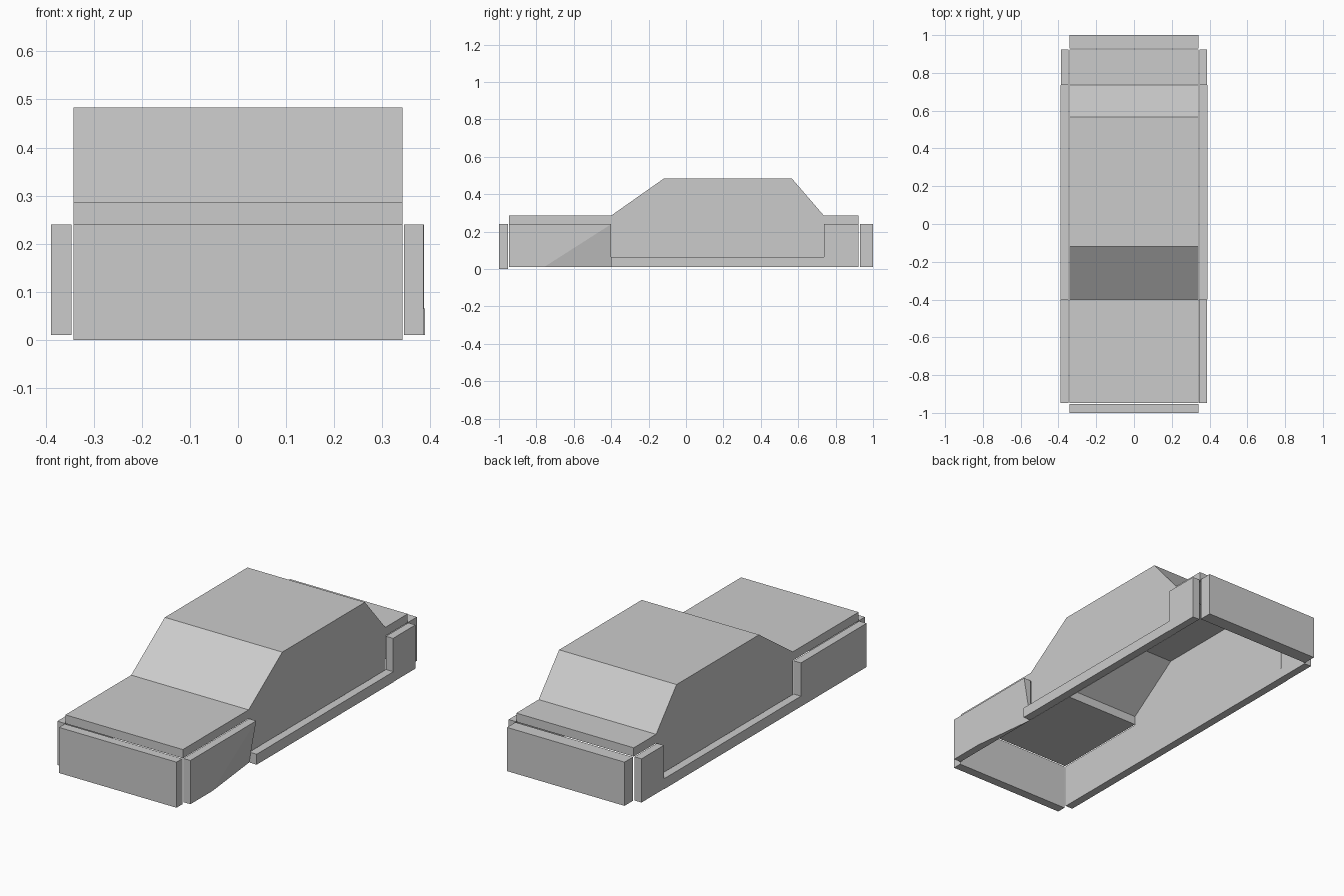
import bpy
import bmesh

if "Cube" in bpy.data.objects:
    bpy.data.objects.remove(bpy.data.objects["Cube"])


def make_object(name, bm):
    mesh = bpy.data.meshes.new(name)
    bm.to_mesh(mesh)
    bm.free()
    obj = bpy.data.objects.new(name, mesh)
    bpy.context.collection.objects.link(obj)
    return obj


def box(name, x, y, z):
    """Box from (min, max) ranges on each axis."""
    bm = bmesh.new()
    bmesh.ops.create_cube(bm, size=1)
    for v in bm.verts:
        v.co = [r[0] if c < 0 else r[1] for c, r in zip(v.co, (x, y, z))]
    return make_object(name, bm)


W = 0.342                 # half width of the body
TOP, DECK, BASE = 0.24, 0.286, 0.01
FRONT, REAR = (-0.947, -0.40), (0.737, 0.923)

# Cabin: open-bottomed shell with flat sides, windows and roof
profile = [(-0.40, BASE), (-0.40, DECK), (-0.12, 0.483),
           (0.567, 0.483), (0.737, DECK), (0.737, BASE)]
bm = bmesh.new()
left = [bm.verts.new((-W, y, z)) for y, z in profile]
right = [bm.verts.new((W, y, z)) for y, z in profile]
bm.faces.new(left)
bm.faces.new(right[::-1])
for i in (1, 2, 3):
    bm.faces.new((left[i], right[i], right[i + 1], left[i + 1]))
bmesh.ops.recalc_face_normals(bm, faces=bm.faces)
make_object("cabin", bm)

# Hood and trunk lid
box("hood", (-W, W), FRONT, (TOP, DECK))
box("trunk_lid", (-W, W), REAR, (TOP, DECK))

# Bumper panels
box("front_bumper", (-W, W), (-1.0, -0.952), (0.0, TOP))
box("rear_bumper", (-W, W), (0.93, 1.0), (BASE, TOP))

# Fenders and sills on both sides
for side, s in (("left", -1), ("right", 1)):
    def span(a, b):
        return tuple(sorted((s * a, s * b)))
    box(side + "_rear_fender", span(0.346, 0.387), REAR, (BASE, TOP))
    box(side + "_sill", span(0.346, 0.389), (FRONT[1], REAR[0]), (BASE, 0.065))
box("left_front_fender", (-0.389, -0.346), FRONT, (BASE, TOP))

# Right front fender: lower rear corner folded inward
bm = bmesh.new()
inner = [bm.verts.new((0.345, y, z)) for y, z in
         ((FRONT[0], BASE), (FRONT[0], TOP), (FRONT[1], TOP), (FRONT[1], BASE))]
outer = [bm.verts.new((0.386, y, z)) for y, z in
         ((FRONT[0], BASE), (FRONT[0], TOP), (FRONT[1], TOP), (-0.76, BASE))]
bm.faces.new(inner)
bm.faces.new(outer)
for i in range(2):
    bm.faces.new((inner[i], inner[i + 1], outer[i + 1], outer[i]))
bm.faces.new((inner[0], inner[3], outer[3], outer[0]))
bm.faces.new((outer[3], outer[2], inner[3]))
bm.faces.new((outer[2], inner[2], inner[3]))
bmesh.ops.recalc_face_normals(bm, faces=bm.faces)
make_object("right_front_fender", bm)
